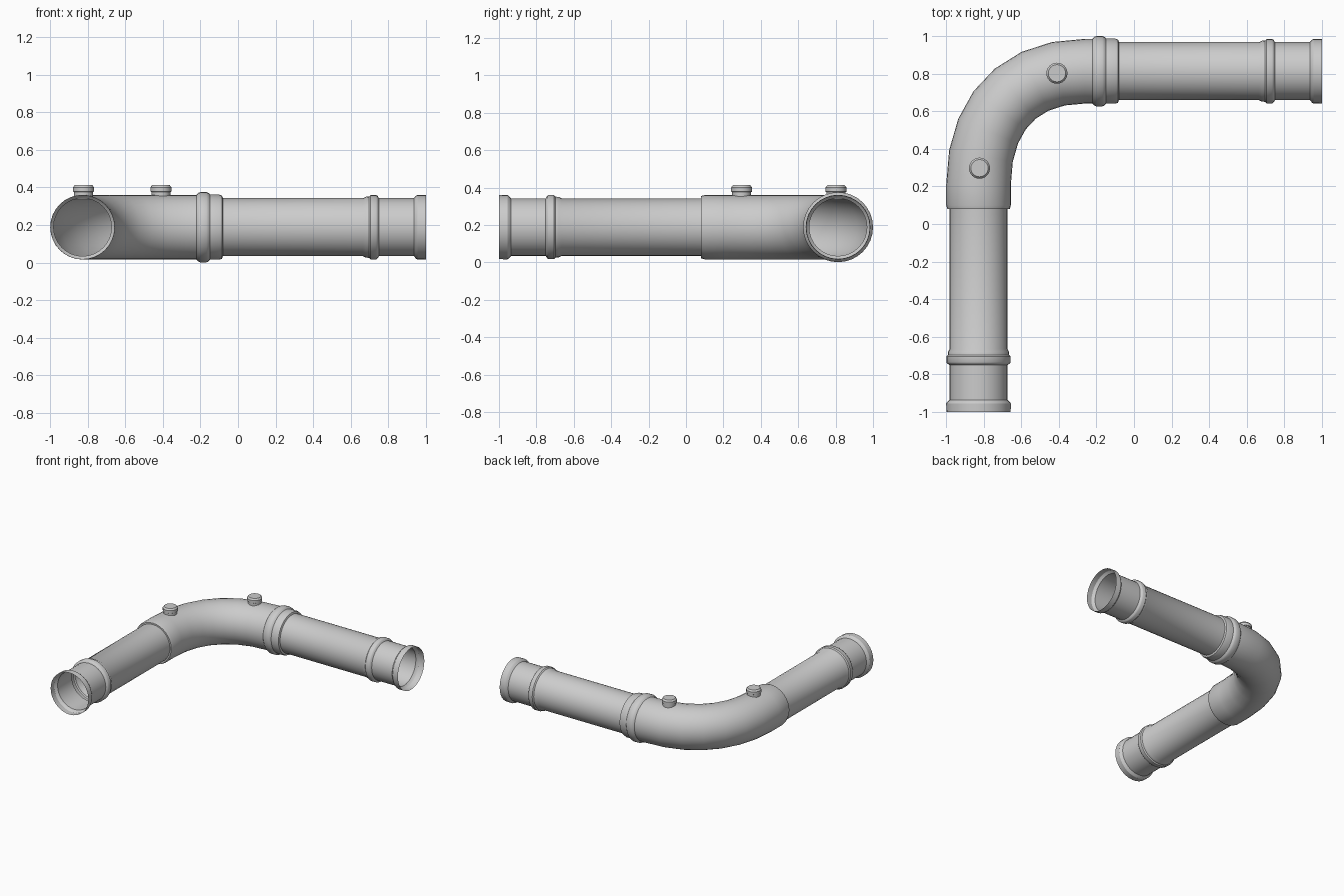
import bpy, bmesh, math
from mathutils import Vector

if "Cube" in bpy.data.objects:
    bpy.data.objects.remove(bpy.data.objects["Cube"])

ZC = 0.188          # height of the pipe axis
LX, RY = -0.827, 0.813   # axis of the left leg (x) and of the right leg (y)
UP = Vector((0, 0, 1))


def loft(name, rings, up=UP, sides=32, cap=False):
    """Skin of circular rings: (centre, direction, radius)."""
    bm = bmesh.new()
    loops = []
    for c, d, r in rings:
        d = Vector(d).normalized()
        side = d.cross(up).normalized()
        loops.append([bm.verts.new(Vector(c) + r * (math.cos(a) * side + math.sin(a) * up))
                      for a in (2 * math.pi * i / sides for i in range(sides))])
    for a, b in zip(loops, loops[1:]):
        for i in range(sides):
            j = (i + 1) % sides
            bm.faces.new((a[i], a[j], b[j], b[i]))
    if cap:
        bm.faces.new(loops[-1])
    # outward normals for an open tube: flip all if the first face looks inwards
    bm.normal_update()
    f = bm.faces[:][0]
    if f.normal.dot(f.calc_center_median() - Vector(rings[0][0])) < 0:
        bmesh.ops.reverse_faces(bm, faces=bm.faces[:])
    me = bpy.data.meshes.new(name)
    bm.to_mesh(me)
    bm.free()
    ob = bpy.data.objects.new(name, me)
    bpy.context.collection.objects.link(ob)
    bpy.ops.object.select_all(action='DESELECT')
    ob.select_set(True)
    bpy.context.view_layer.objects.active = ob
    bpy.ops.object.shade_smooth_by_angle(angle=math.radians(30))
    return ob


# straight legs: bell mouth and ridge, as (distance from open end, radius)
R = 0.154
LEG = [(0, .171), (.045, .172), (.052, .168), (.065, R), (.25, R), (.258, .167), (.265, .171),
       (.295, .171), (.303, .163), (.32, .162), (.335, R)]
loft("left_pipe", [((LX, -1 + s, ZC), (0, 1, 0), r) for s, r in LEG + [(1.08, R)]])
loft("right_pipe", [((1 - s, RY, ZC), (-1, 0, 0), r) for s, r in LEG + [(1.08, R)]])

# elbow: socket lip, bend along a cubic path, double collar
E = 0.172
rings = [((LX, y, ZC), (0, 1, 0), r) for y, r in [(.08, R), (.08, .166), (.1, E)]]
p = [Vector(v) for v in ((LX, .21, ZC), (LX, .585, ZC), (-.613, RY, ZC), (-.26, RY, ZC))]
N = 7
for i in range(N + 1):
    t = i / N
    u = 1 - t
    c = u**3 * p[0] + 3 * u * u * t * p[1] + 3 * u * t * t * p[2] + t**3 * p[3]
    d = u * u * (p[1] - p[0]) + 2 * u * t * (p[2] - p[1]) + t * t * (p[3] - p[2])
    rings.append((c, d, E))
rings += [((x, RY, ZC), (1, 0, 0), r) for x, r in
          [(-.222, E), (-.21, .183), (-.2, .187), (-.168, .187), (-.158, .183), (-.148, .173),
           (-.1, .173), (-.085, .168), (-.08, R)]]
loft("elbow", rings)

# small screw caps on top of the elbow
for name, x, y in (("cap_left", LX + .005, .297), ("cap_right", -.41, .802)):
    loft(name, [((x, y, z), (0, 0, 1), r) for z, r in
                [(.335, .05), (.375, .05), (.378, .056), (.4, .056), (.413, .046)]],
         up=Vector((0, 1, 0)), sides=24, cap=True)
